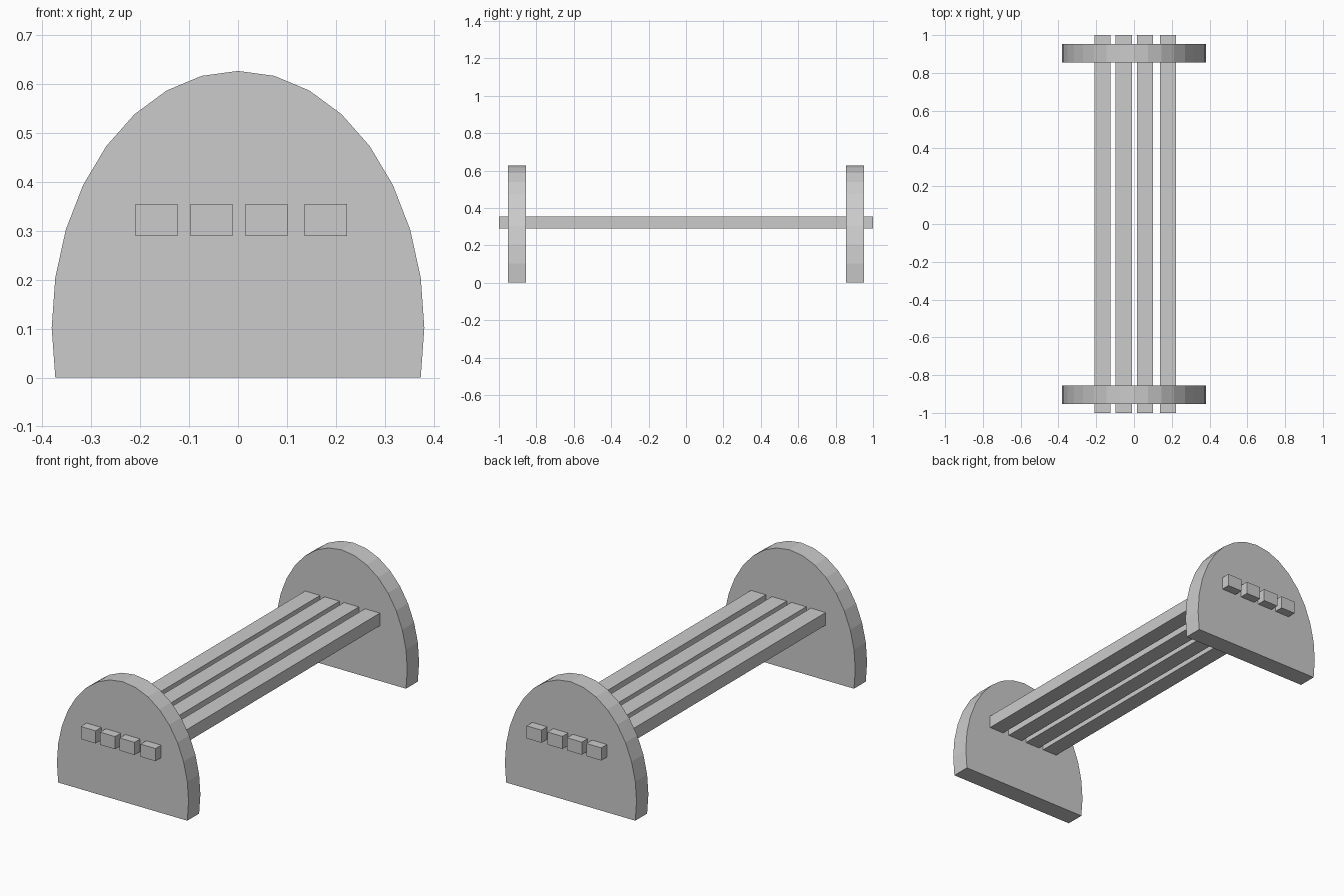
import bpy, bmesh, math

if "Cube" in bpy.data.objects:
    bpy.data.objects.remove(bpy.data.objects["Cube"])

SIDES, RX, RZ, CZ = 32, 0.381, 0.525, 0.102
SLAT_X = (-0.167, -0.0545, 0.058, 0.1795)


def finish(name, bm):
    bmesh.ops.recalc_face_normals(bm, faces=bm.faces)
    mesh = bpy.data.meshes.new(name)
    bm.to_mesh(mesh)
    bm.free()
    obj = bpy.data.objects.new(name, mesh)
    bpy.context.collection.objects.link(obj)
    return obj


def end_panel(name, y0, y1):
    # Elliptical arch, cut flat one step below its widest point
    bm = bmesh.new()
    steps = SIDES // 4 + 1
    verts = []
    for k in range(-steps, steps + 1):
        a = 2 * math.pi * k / SIDES
        z = max(0.0, CZ + RZ * math.cos(a))
        verts.append(bm.verts.new((RX * math.sin(a), y0, 0.0 if abs(k) == steps else z)))
    face = bm.faces.new(verts)
    ext = bmesh.ops.extrude_face_region(bm, geom=[face], use_keep_orig=True)
    moved = [g for g in ext["geom"] if isinstance(g, bmesh.types.BMVert)]
    bmesh.ops.translate(bm, verts=moved, vec=(0, y1 - y0, 0))
    return finish(name, bm)


def box(name, centre, size):
    bm = bmesh.new()
    bmesh.ops.create_cube(bm, size=1)
    bmesh.ops.scale(bm, verts=bm.verts, vec=size)
    bmesh.ops.translate(bm, verts=bm.verts, vec=centre)
    return finish(name, bm)


# Arched end panels
end_panel("front_end_panel", -0.953, -0.855)
end_panel("back_end_panel", 0.855, 0.953)

# Seat slats passing through both panels
for i, x in enumerate(SLAT_X, 1):
    box(f"seat_slat_{i}", (x, 0, 0.322), (0.086, 2.0, 0.066))
